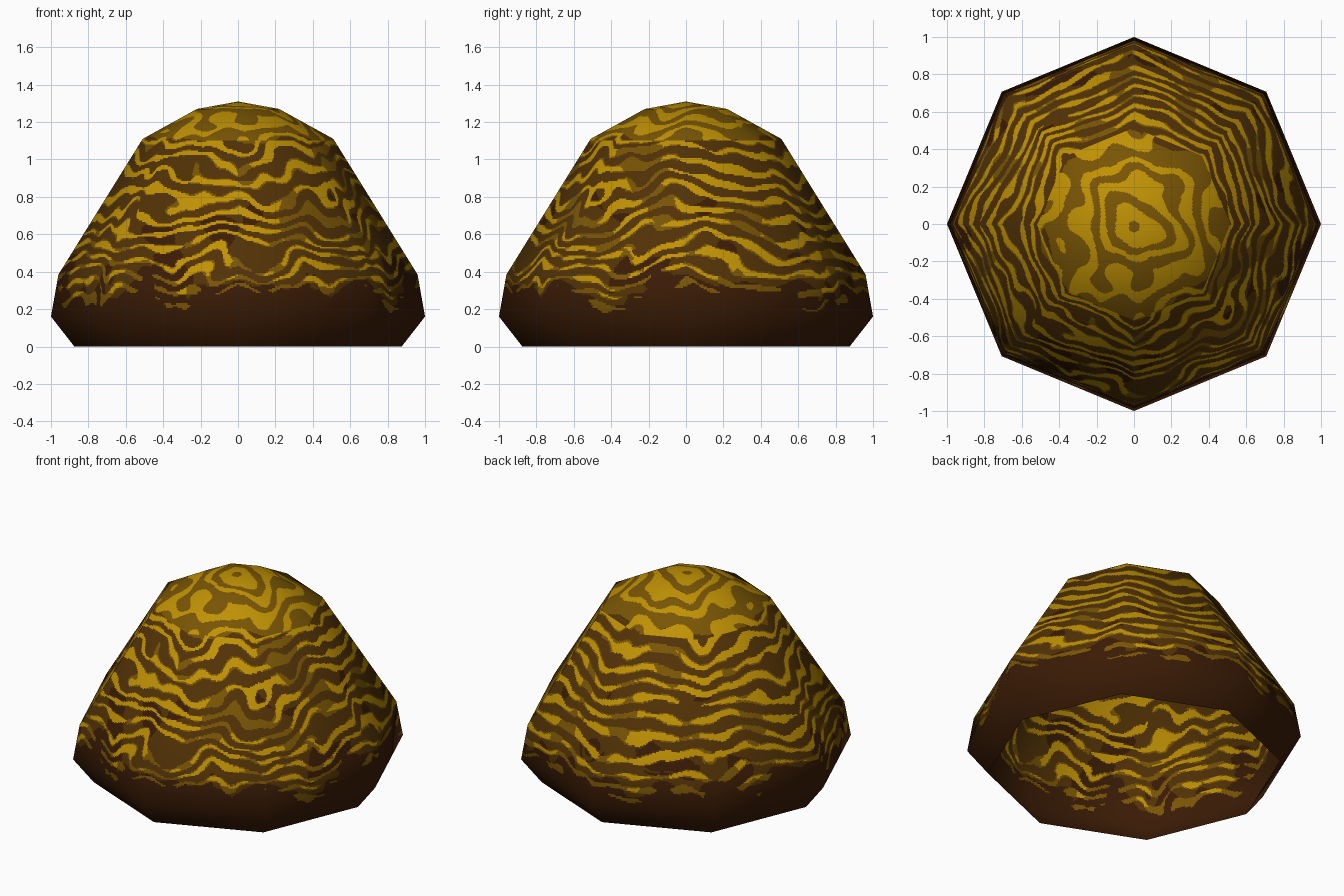
import bpy, math
from mathutils import Vector, noise

if "Cube" in bpy.data.objects:
    bpy.data.objects.remove(bpy.data.objects["Cube"])

SIDES, NU = 8, 80                       # octagon, columns per side
RINGS = [(0.875, 0.0), (1.0, 0.16), (0.96, 0.385), (0.51, 1.11), (0.22, 1.27), (0.0, 1.31)]
STEP = 0.0092


def material(name, rgb):
    m = bpy.data.materials.new(name)
    lin = [((c / 255 + 0.055) / 1.055) ** 2.4 if c > 10 else c / 255 / 12.92 for c in rgb]
    m.diffuse_color = (*lin, 1)
    m.use_nodes = True
    m.node_tree.nodes["Principled BSDF"].inputs["Base Color"].default_value = m.diffuse_color
    return m


MATS = [material("dark brown", (58, 27, 5)), material("brown", (82, 50, 6)),
        material("olive brown", (121, 85, 5)), material("gold", (192, 146, 4))]

# smooth normal of each ring, averaged from its neighbouring bands
bands = []
for (r0, z0), (r1, z1) in zip(RINGS, RINGS[1:]):
    bands.append(Vector((z1 - z0, r0 - r1)).normalized())
ring_n = [bands[0]] + [(a + b).normalized() for a, b in zip(bands, bands[1:])] + [Vector((0, 1))]

# fine rows along the profile: radius, height, normal
rows = []
for i, ((r0, z0), (r1, z1)) in enumerate(zip(RINGS, RINGS[1:])):
    n = max(2, round(math.hypot(r1 - r0, z1 - z0) / STEP))
    for k in range(n):
        t = k / n
        rows.append((r0 + (r1 - r0) * t, z0 + (z1 - z0) * t, ring_n[i].lerp(ring_n[i + 1], t)))

# unit octagon outline
corners = [Vector((math.cos(a * math.tau / SIDES), math.sin(a * math.tau / SIDES))) for a in range(SIDES)]
outline = [corners[s].lerp(corners[(s + 1) % SIDES], k / NU) for s in range(SIDES) for k in range(NU)]
COLS = len(outline)

verts, normals, faces = [], [], []
for r, z, n in rows:
    for o in outline:
        verts.append((o.x * r, o.y * r, z))
        normals.append(Vector((o.x * n.x, o.y * n.x, n.y)).normalized())
verts.append((0, 0, RINGS[-1][1]))
normals.append(Vector((0, 0, 1)))
apex = len(verts) - 1
for j in range(len(rows)):
    for c in range(COLS):
        a, b = j * COLS + c, j * COLS + (c + 1) % COLS
        faces.append((a, b, b + COLS, a + COLS) if j < len(rows) - 1 else (a, b, apex))


def nz(p, scale, seed):
    return noise.noise(p * scale + Vector((seed, seed * 1.7, seed * 0.6)))


def stripe_colour(p):
    """Wavy broken rings around the tip; gold and olive above, dark below."""
    r = math.hypot(p.x, p.y)
    s = r if p.z > 1.1 else 0.52 + (1.11 - p.z) * 1.18
    angle = abs(math.atan2(p.y, p.x))
    side = max(0, 1 - angle / (math.pi / 4)) * min(1, max(0, (s - 0.5) / 0.3))
    s += 0.13 * side                                     # chevrons on the right side
    phase = s / 0.18 if s < 0.52 else 0.52 / 0.18 + (s - 0.52) / 0.105
    front = min(1, max(0, 0.5 - p.y))
    top = min(1, max(0, (p.z - 0.95) / 0.25))
    warp = 0.9 + 0.7 * front - 0.4 * top
    phase += warp * nz(p, 2.6, 3.1) + (0.35 + 0.6 * front + 0.2 * top) * nz(p, 6.5, 8.3)
    c = math.cos(math.tau * phase) + (1.0 - 0.1 * top) * nz(p, 9, 21.4)
    level = p.z + 0.16 * nz(p, 4, 12.7) + 0.06 * nz(p, 10, 5.5)
    patch = nz(p, 4.5, 31.2)
    if level < 0.27:
        return 0
    if level < 0.44:
        if c > 0.45:
            return 3 if level > 0.36 and c > 0.75 else 2
        return 1 if level > 0.32 and patch > -0.15 else 0
    limit = 0.46 - 0.34 * top + 0.3 * (1 - top) * patch
    if c > limit:
        return 2 if patch > 0.3 and top < 0.5 else 3
    if p.z + 0.05 * nz(p, 4, 2.2) > 1.11:
        return 2
    if c > limit - 0.45 and patch > -0.05:
        return 2
    return 0 if c < 0 and patch < -0.28 and level < 0.8 else 1


# dome shell, open underneath
mesh = bpy.data.meshes.new("striped_dome")
mesh.from_pydata(verts, [], faces)
for m in MATS:
    mesh.materials.append(m)
for poly in mesh.polygons:
    poly.use_smooth = True
    poly.material_index = stripe_colour(poly.center)
mesh.update()
mesh.normals_split_custom_set_from_vertices(normals)
dome = bpy.data.objects.new("striped_dome", mesh)
bpy.context.collection.objects.link(dome)
